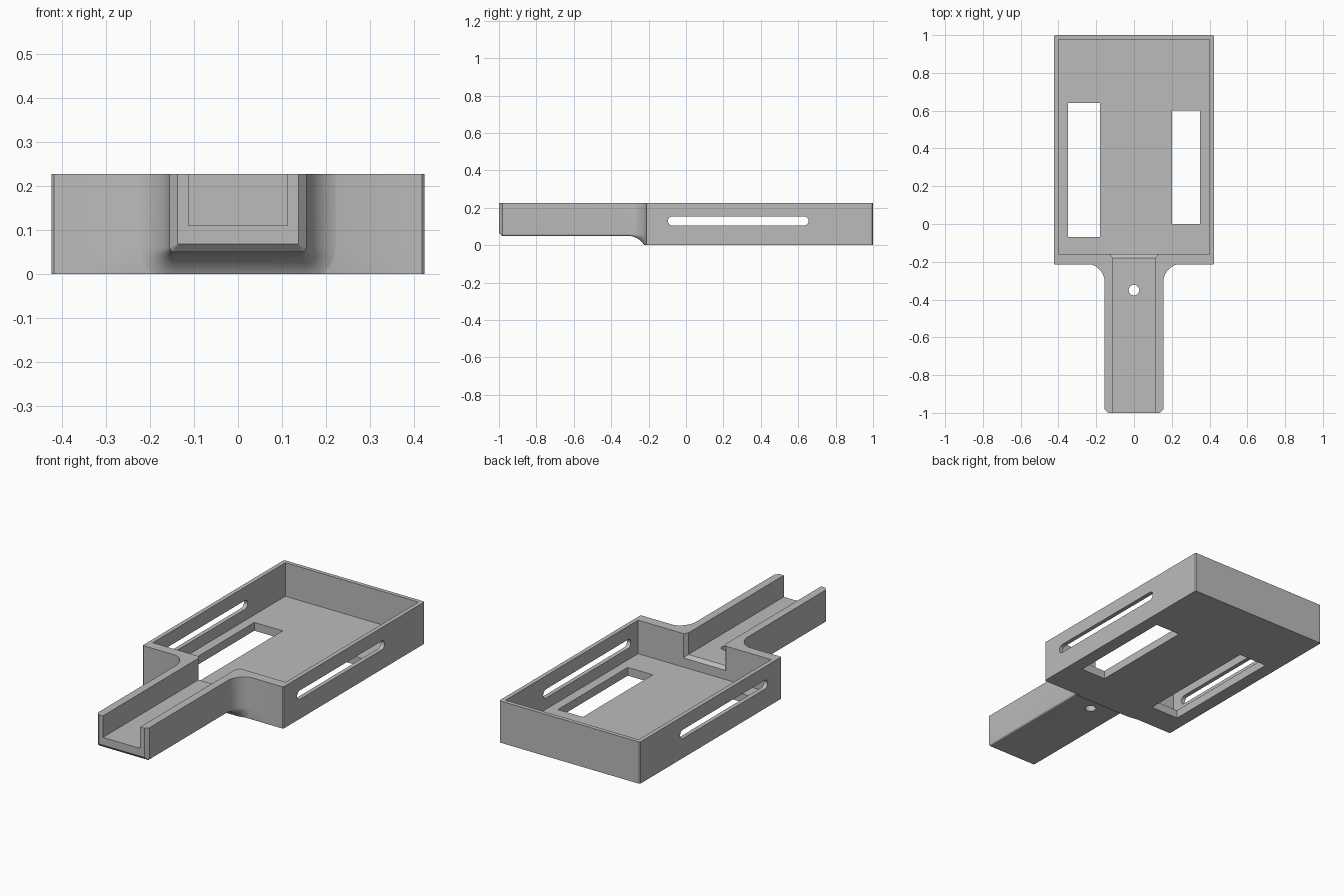
import bpy
import bmesh
import math

cube = bpy.data.objects.get("Cube")
if cube:
    bpy.data.objects.remove(cube, do_unlink=True)

HEIGHT, FLOOR = 0.227, 0.045
HALF_X, FRONT, BACK = 0.423, -0.215, 1.0
GRIP_X, GRIP_Z, CHANNEL_X, CHANNEL_Z = 0.155, 0.05, 0.112, 0.11

grey = bpy.data.materials.new("plain grey")
grey.use_nodes = True
grey.diffuse_color = (0.5, 0.5, 0.5, 1)
grey.node_tree.nodes["Principled BSDF"].inputs["Base Color"].default_value = grey.diffuse_color


def loft(name, rings):
    """Closed solid through matching rings of 3D points."""
    bm = bmesh.new()
    loops = [[bm.verts.new(p) for p in ring] for ring in rings]
    n = len(loops[0])
    for a, b in zip(loops, loops[1:]):
        for i in range(n):
            j = (i + 1) % n
            bm.faces.new((a[i], a[j], b[j], b[i]))
    bm.faces.new(loops[0])
    bm.faces.new(loops[-1])
    bmesh.ops.recalc_face_normals(bm, faces=bm.faces)
    mesh = bpy.data.meshes.new(name)
    bm.to_mesh(mesh)
    bm.free()
    mesh.materials.append(grey)
    obj = bpy.data.objects.new(name, mesh)
    bpy.context.collection.objects.link(obj)
    return obj


def prism(name, outline, z0, z1):
    return loft(name, [[(x, y, z) for x, y in outline] for z in (z0, z1)])


def block(name, x0, x1, y0, y1, z0, z1):
    return prism(name, [(x0, y0), (x1, y0), (x1, y1), (x0, y1)], z0, z1)


def combine(target, tool, operation):
    mod = target.modifiers.new(tool.name, "BOOLEAN")
    mod.object, mod.operation, mod.solver = tool, operation, "EXACT"
    bpy.context.view_layer.objects.active = target
    bpy.ops.object.modifier_apply(modifier=mod.name)
    bpy.data.objects.remove(tool, do_unlink=True)


def grip_ring(y, grow):
    """Cross-section of the handle, offset outward by grow."""
    w, z, r = GRIP_X + grow, GRIP_Z - grow, max(0.01 + grow, 0.002)
    steps = 8
    arc = [(w - r + r * math.cos(t), z + r - r * math.sin(t))
           for t in (math.pi / 2 * i / steps for i in range(steps + 1))]
    right = [(w, HEIGHT + 0.1)] + arc
    return [(x, y, h) for x, h in right] + [(-x, y, h) for x, h in reversed(right)]


# Tray shell with slightly eased vertical corners
c = 0.005
corners = [(-HALF_X + c, FRONT), (HALF_X - c, FRONT), (HALF_X, FRONT + c), (HALF_X, BACK - c),
           (HALF_X - c, BACK), (-HALF_X + c, BACK), (-HALF_X, BACK - c), (-HALF_X, FRONT + c)]
body = prism("tray_with_handle", corners, -0.1, HEIGHT + 0.1)

# Handle with chamfered end and flared root
radius, start, steps = 0.1, -0.31, 12
rings = [grip_ring(-1, -0.018), grip_ring(-0.982, 0)]
for i in range(steps + 1):
    a = math.radians(75) * i / steps
    rings.append(grip_ring(start + radius * math.sin(a), radius * (1 - math.cos(a))))
rings.append(grip_ring(-0.19, radius * (1 - math.cos(a))))
combine(body, loft("handle", rings), "UNION")
combine(body, block("height_limit", -1, 1, -2, 2, 0, HEIGHT), "INTERSECT")

# Tray cavity and the channel that leads into it
TOP = HEIGHT + 0.1
combine(body, block("cavity", -0.4, 0.4, -0.16, 0.978, FLOOR, TOP), "DIFFERENCE")


def channel_ring(y, grow):
    x, z = CHANNEL_X + grow, CHANNEL_Z - grow
    return [(-x, y, z), (x, y, z), (x, y, TOP), (-x, y, TOP)]


channel = loft("channel", [channel_ring(-1.1, 0), channel_ring(-0.18, 0),
                           channel_ring(-0.16, 0.015), channel_ring(-0.1, 0.015)])
combine(body, channel, "DIFFERENCE")

# Floor windows
for x0, x1, y0, y1 in [(-0.35, -0.18, -0.07, 0.64), (0.2, 0.35, 0, 0.6)]:
    combine(body, block("window", x0, x1, y0, y1, -0.1, 0.1), "DIFFERENCE")

# Long rounded slot through both side walls
r, mid = 0.024, 0.13
outline = []
for centre, turn in [(0.631, -math.pi / 2), (-0.073, math.pi / 2)]:
    for i in range(13):
        t = turn + math.pi * i / 12
        outline.append((centre + r * math.cos(t), mid + r * math.sin(t)))
slot = loft("slot", [[(x, y, z) for y, z in outline] for x in (-0.6, 0.6)])
combine(body, slot, "DIFFERENCE")

# Screw hole in the handle
circle = [(0.028 * math.cos(t), -0.35 + 0.028 * math.sin(t))
          for t in (math.tau * i / 32 for i in range(32))]
combine(body, prism("screw_hole", circle, -0.1, 0.2), "DIFFERENCE")

# Soft curves, crisp edges
bpy.ops.object.select_all(action="DESELECT")
body.select_set(True)
bpy.context.view_layer.objects.active = body
bpy.ops.object.shade_smooth_by_angle(angle=math.radians(25))
